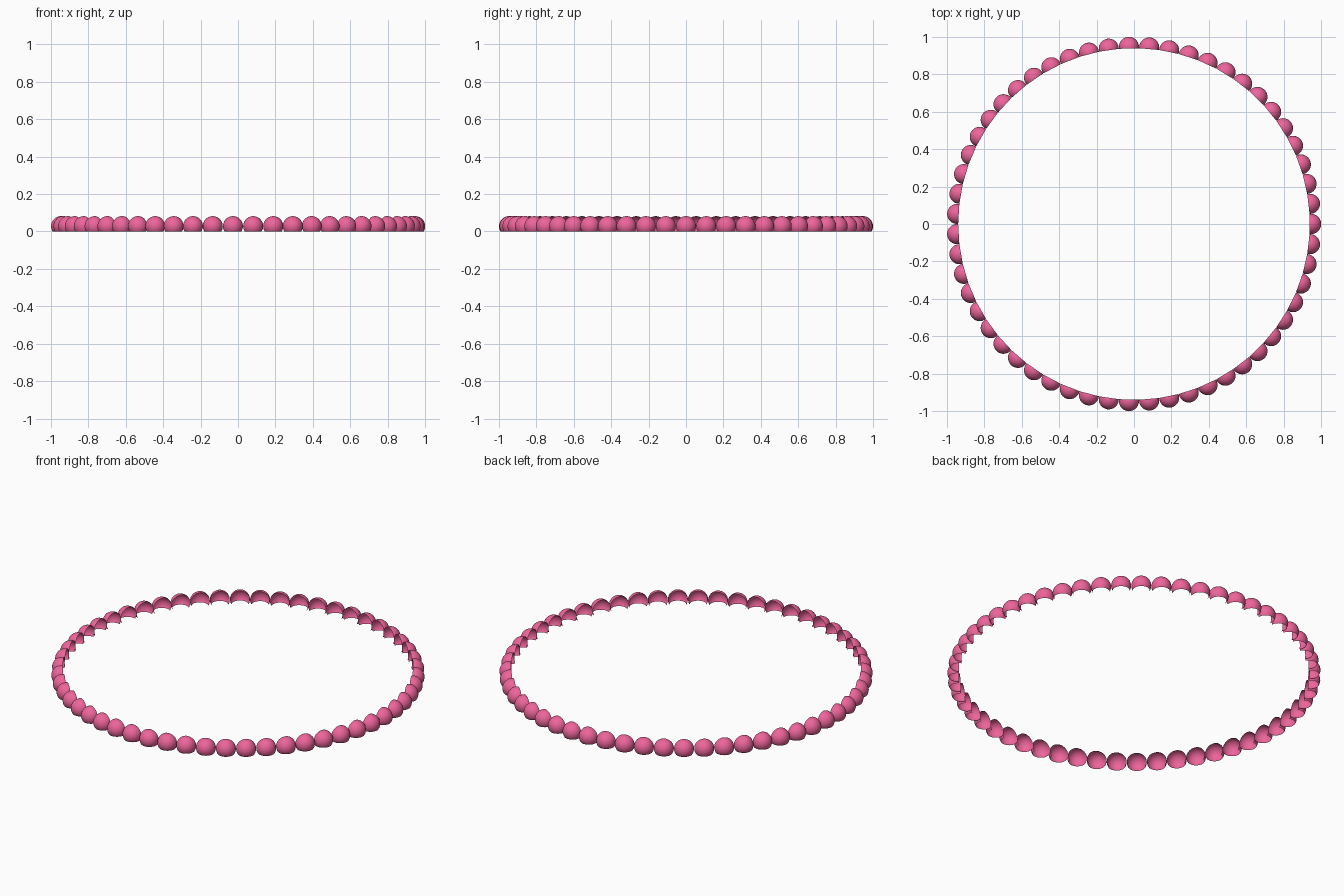
import bpy, bmesh
from math import pi
from mathutils import Matrix, Vector

if "Cube" in bpy.data.objects:
    bpy.data.objects.remove(bpy.data.objects["Cube"])

COUNT = 55          # beads around the ring
BEAD_R = 0.0535     # bead radius
RING_R = 0.9468     # distance of bead centres from the axis
BEAD_Z = 0.0285     # height of bead centres
INNER_R = 0.938     # beads are cut open on this inner radius


def cut(bm, point, normal):
    """Slice the mesh and drop everything behind the plane, leaving it open."""
    bmesh.ops.bisect_plane(bm, geom=bm.verts[:] + bm.edges[:] + bm.faces[:],
                           plane_co=point, plane_no=normal, clear_inner=True)


# One bead: a sphere open at the floor and on its inner side
bead = bmesh.new()
bmesh.ops.create_uvsphere(bead, u_segments=32, v_segments=20, radius=BEAD_R,
                          matrix=Matrix.Translation((RING_R, 0, BEAD_Z)))
cut(bead, Vector((0, 0, 0)), Vector((0, 0, 1)))
cut(bead, Vector((INNER_R, 0, 0)), Vector((1, 0, 0)))
for f in bead.faces:
    f.smooth = True
bead_mesh = bpy.data.meshes.new("bead")
bead.to_mesh(bead_mesh)
bead.free()

# Bead ring: the bead repeated around the axis
ring = bmesh.new()
for i in range(COUNT):
    start = len(ring.verts)
    ring.from_mesh(bead_mesh)
    ring.verts.ensure_lookup_table()
    bmesh.ops.rotate(ring, verts=ring.verts[start:], cent=(0, 0, 0),
                     matrix=Matrix.Rotation(2 * pi * i / COUNT, 3, 'Z'))
bpy.data.meshes.remove(bead_mesh)

mesh = bpy.data.meshes.new("bead_ring")
ring.to_mesh(mesh)
ring.free()
pink = bpy.data.materials.new("pink")
pink.diffuse_color = (0.85, 0.13, 0.33, 1)
pink.use_nodes = True
pink.node_tree.nodes["Principled BSDF"].inputs["Base Color"].default_value = pink.diffuse_color
mesh.materials.append(pink)
obj = bpy.data.objects.new("bead_ring", mesh)
bpy.context.collection.objects.link(obj)
